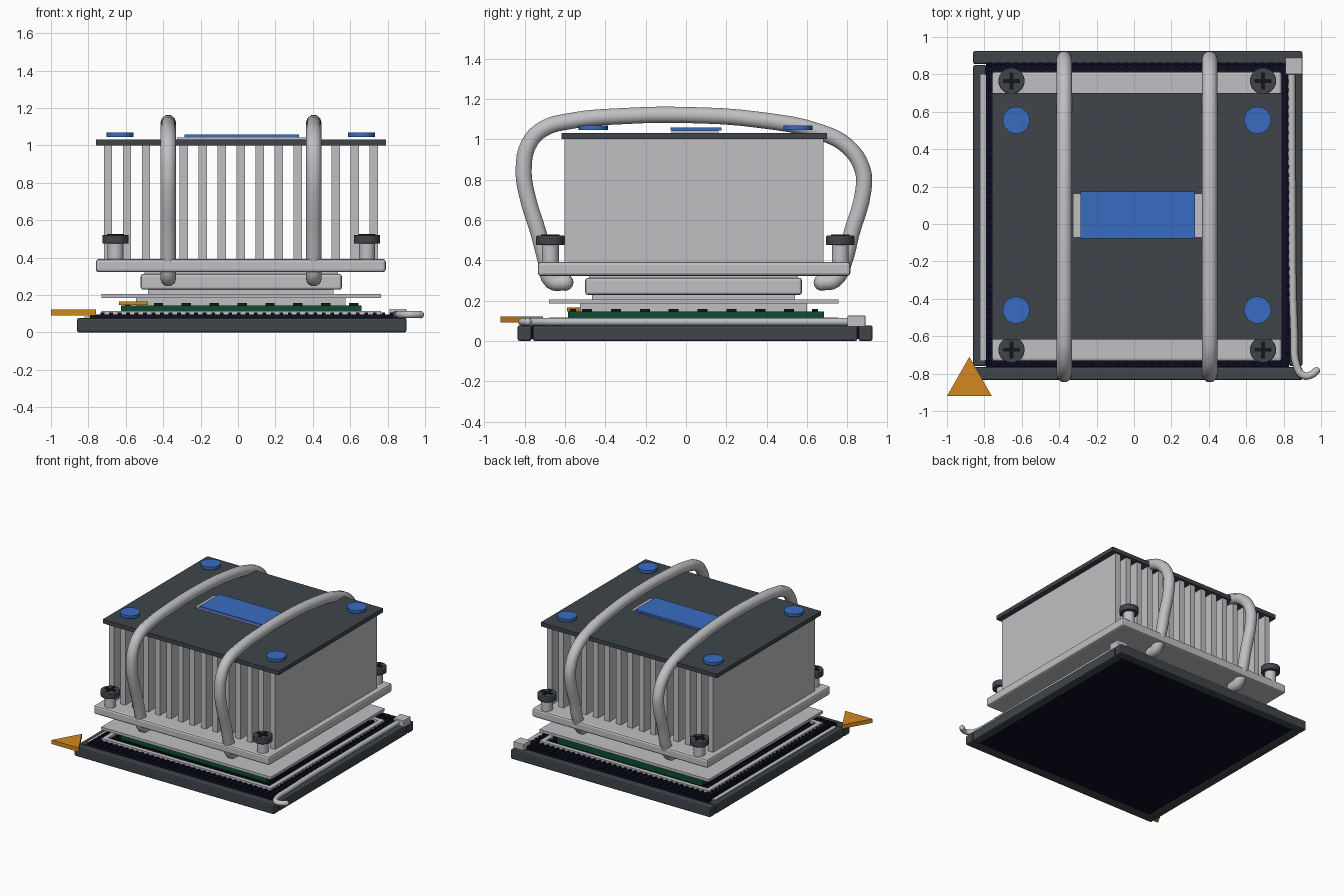
import bpy
import bmesh
from math import pi

if "Cube" in bpy.data.objects:
    bpy.data.objects.remove(bpy.data.objects["Cube"])


def material(name, rgb):
    m = bpy.data.materials.new(name)
    m.use_nodes = True
    m.diffuse_color = (*rgb, 1)
    m.node_tree.nodes["Principled BSDF"].inputs["Base Color"].default_value = (*rgb, 1)
    return m


SILVER = material("silver metal", (0.53, 0.53, 0.55))
CHARCOAL = material("charcoal", (0.05, 0.06, 0.07))
NAVY = material("dark navy", (0.004, 0.004, 0.016))
BLUE = material("blue", (0.04, 0.15, 0.54))
ORANGE = material("orange", (0.65, 0.25, 0.015))
GREEN = material("board green", (0.004, 0.07, 0.03))
BLACK = material("black", (0.008, 0.008, 0.01))


def finish(name, bm, mat, bevel=0.0, smooth=False):
    bmesh.ops.recalc_face_normals(bm, faces=bm.faces)
    me = bpy.data.meshes.new(name)
    bm.to_mesh(me)
    bm.free()
    me.materials.append(mat)
    ob = bpy.data.objects.new(name, me)
    bpy.context.collection.objects.link(ob)
    if bevel:
        mod = ob.modifiers.new("bevel", "BEVEL")
        mod.width = bevel
        mod.segments = 2
    if smooth:
        bpy.ops.object.select_all(action="DESELECT")
        ob.select_set(True)
        bpy.context.view_layer.objects.active = ob
        bpy.ops.object.shade_smooth_by_angle(angle=pi / 5)
    return ob


def add_box(bm, x, y, z):
    """Add a box given its (low, high) range on each axis."""
    for v in bmesh.ops.create_cube(bm, size=1)["verts"]:
        v.co = [r[0] if c < 0 else r[1] for c, r in zip(v.co, (x, y, z))]


def box(name, x, y, z, mat, bevel=0.0):
    bm = bmesh.new()
    add_box(bm, x, y, z)
    return finish(name, bm, mat, bevel)


def cylinder(name, x, y, z, radius, mat, bevel=0.0):
    bm = bmesh.new()
    bmesh.ops.create_cone(bm, cap_ends=True, segments=32, radius1=radius,
                          radius2=radius, depth=z[1] - z[0])
    bmesh.ops.translate(bm, verts=bm.verts, vec=(x, y, sum(z) / 2))
    return finish(name, bm, mat, bevel, smooth=True)


def triangle(name, x, y, z, mat):
    bm = bmesh.new()
    pts = [(x[0], y[0]), (x[1], y[0]), (sum(x) / 2, y[1])]
    face = bm.faces.new([bm.verts.new((*p, z[0])) for p in pts])
    top = bmesh.ops.extrude_face_region(bm, geom=[face])["geom"]
    for v in top:
        if isinstance(v, bmesh.types.BMVert):
            v.co.z = z[1]
    return finish(name, bm, mat)


def tube(name, points, radius, mat):
    """Round rod through the points with ball ends."""
    cu = bpy.data.curves.new(name, "CURVE")
    cu.dimensions = "3D"
    cu.bevel_depth = radius
    cu.bevel_resolution = 3
    cu.resolution_u = 4
    cu.use_fill_caps = True
    sp = cu.splines.new("BEZIER")
    sp.bezier_points.add(len(points) - 1)
    for bp, p in zip(sp.bezier_points, points):
        bp.co = p
        bp.handle_left_type = bp.handle_right_type = "AUTO"
    cu.materials.append(mat)
    bpy.context.collection.objects.link(bpy.data.objects.new(name, cu))
    for p in (points[0], points[-1]):
        bm = bmesh.new()
        bmesh.ops.create_uvsphere(bm, u_segments=16, v_segments=8, radius=radius)
        bmesh.ops.translate(bm, verts=bm.verts, vec=p)
        finish(name + "_end", bm, mat, smooth=True)


# Socket frame
X, Y, FRAME_Z = (-0.86, 0.9), (-0.835, 0.925), (0, 0.077)
box("frame_front", X, (Y[0], Y[0] + 0.07), FRAME_Z, CHARCOAL, 0.01)
box("frame_back", X, (Y[1] - 0.07, Y[1]), FRAME_Z, CHARCOAL, 0.01)
for side, x in (("right", X[0]), ("left", X[1] - 0.07)):
    box("frame_" + side, (x, x + 0.07), (-0.76, 0.85), FRAME_Z, CHARCOAL, 0.01)
box("socket_floor", (-0.79, 0.83), (-0.765, 0.855), (0.01, 0.095), NAVY)

# Contact grid on the floor
pins = box("contact_pins", (-0.78, -0.76), (-0.75, -0.73), (0.09, 0.105), NAVY)
for axis in range(2):
    arr = pins.modifiers.new("grid", "ARRAY")
    arr.count = 36
    arr.use_relative_offset = False
    arr.use_constant_offset = True
    arr.constant_offset_displace = [0.0455 if i == axis else 0 for i in range(3)]

# Load ring around the processor
bm = bmesh.new()
for y in ((-0.68, -0.645), (0.72, 0.755)):
    add_box(bm, (-0.73, 0.765), y, (0.095, 0.115))
for x in ((-0.73, -0.695), (0.73, 0.765)):
    add_box(bm, x, (-0.645, 0.72), (0.095, 0.115))
finish("load_ring", bm, SILVER)

# Processor board with a row of small parts along each edge
box("processor_board", (-0.625, 0.66), (-0.585, 0.685), (0.1, 0.145), GREEN)
bm = bmesh.new()
for i in range(8):
    x, y = -0.425 + i * 0.149, -0.49 + i * 0.143
    for edge in (-0.56, 0.64):
        add_box(bm, (x - 0.025, x + 0.025), (edge - 0.015, edge + 0.015), (0.14, 0.158))
    for edge in (-0.59, 0.625):
        add_box(bm, (edge - 0.015, edge + 0.015), (y - 0.025, y + 0.025), (0.14, 0.158))
finish("board_components", bm, BLACK)
triangle("board_corner_mark", (-0.635, -0.48), (-0.59, -0.46), (0.146, 0.165), ORANGE)
triangle("socket_corner_mark", (-1.0, -0.76), (-0.92, -0.71), (0.09, 0.122), ORANGE)

# Processor lid, retention plate and cooler pedestal
box("lid_step", (-0.545, 0.575), (-0.525, 0.6), (0.145, 0.187), SILVER)
box("retention_plate", (-0.73, 0.765), (-0.68, 0.755), (0.185, 0.206), SILVER)
box("lid_top", (-0.48, 0.51), (-0.465, 0.54), (0.2, 0.23), SILVER)
box("pedestal", (-0.52, 0.555), (-0.5, 0.575), (0.228, 0.312), SILVER, 0.012)
box("pedestal_neck", (-0.5, 0.535), (-0.48, 0.555), (0.305, 0.33), SILVER)

# Heatsink
box("heatsink_base", (-0.76, 0.79), (-0.735, 0.815), (0.322, 0.392), SILVER, 0.015)
for i in range(15):
    x = -0.695 + i * 0.1015
    box("fin", (x - 0.0225, x + 0.0225), (-0.603, 0.683), (0.38, 1.005), SILVER)
box("top_plate", (-0.76, 0.79), (-0.617, 0.7), (1.0, 1.032), CHARCOAL)
box("label_backing", (-0.325, 0.365), (-0.072, 0.162), (1.03, 1.042), SILVER)
box("label", (-0.285, 0.325), (-0.077, 0.175), (1.042, 1.058), BLUE)

# Corner discs and mounting screws
for x in (-0.63, 0.66):
    for y in (-0.46, 0.555):
        cylinder("corner_disc", x, y, (1.045, 1.068), 0.072, BLUE)
for x in (-0.655, 0.69):
    for y in (-0.673, 0.765):
        cylinder("screw_shaft", x, y, (0.38, 0.48), 0.042, SILVER)
        cylinder("screw_head", x, y, (0.475, 0.522), 0.07, CHARCOAL, 0.005)
        bm = bmesh.new()
        for a, b in ((0.045, 0.01), (0.01, 0.045)):
            add_box(bm, (x - a, x + a), (y - b, y + b), (0.518, 0.527))
        finish("screw_cross", bm, BLACK)

# Bent pipes over the heatsink
BEND = [(-0.60, 0.29), (-0.665, 0.295), (-0.695, 0.395), (-0.73, 0.53),
        (-0.79, 0.73), (-0.805, 0.85), (-0.78, 0.975), (-0.71, 1.05),
        (-0.575, 1.09), (-0.3, 1.115), (0, 1.12), (0.37, 1.095),
        (0.665, 1.035), (0.8, 0.965), (0.875, 0.85), (0.88, 0.75),
        (0.82, 0.53), (0.785, 0.395), (0.735, 0.3), (0.675, 0.29)]
for x in (-0.373, 0.405):
    tube("heat_pipe", [(x, y, z) for y, z in BEND], 0.042, SILVER)

# Locking lever, its hinge block and the opposite rail
tube("lever", [(0.843, 0.82, 0.095), (0.845, 0.2, 0.095), (0.857, -0.6, 0.095),
               (0.87, -0.76, 0.095), (0.905, -0.81, 0.095), (0.95, -0.805, 0.095),
               (0.975, -0.785, 0.095)], 0.02, SILVER)
box("lever_hinge", (0.81, 0.9), (0.8, 0.89), (0.07, 0.125), SILVER, 0.004)
box("side_rail", (-0.82, -0.785), (-0.73, 0.8), (0.07, 0.085), SILVER)
